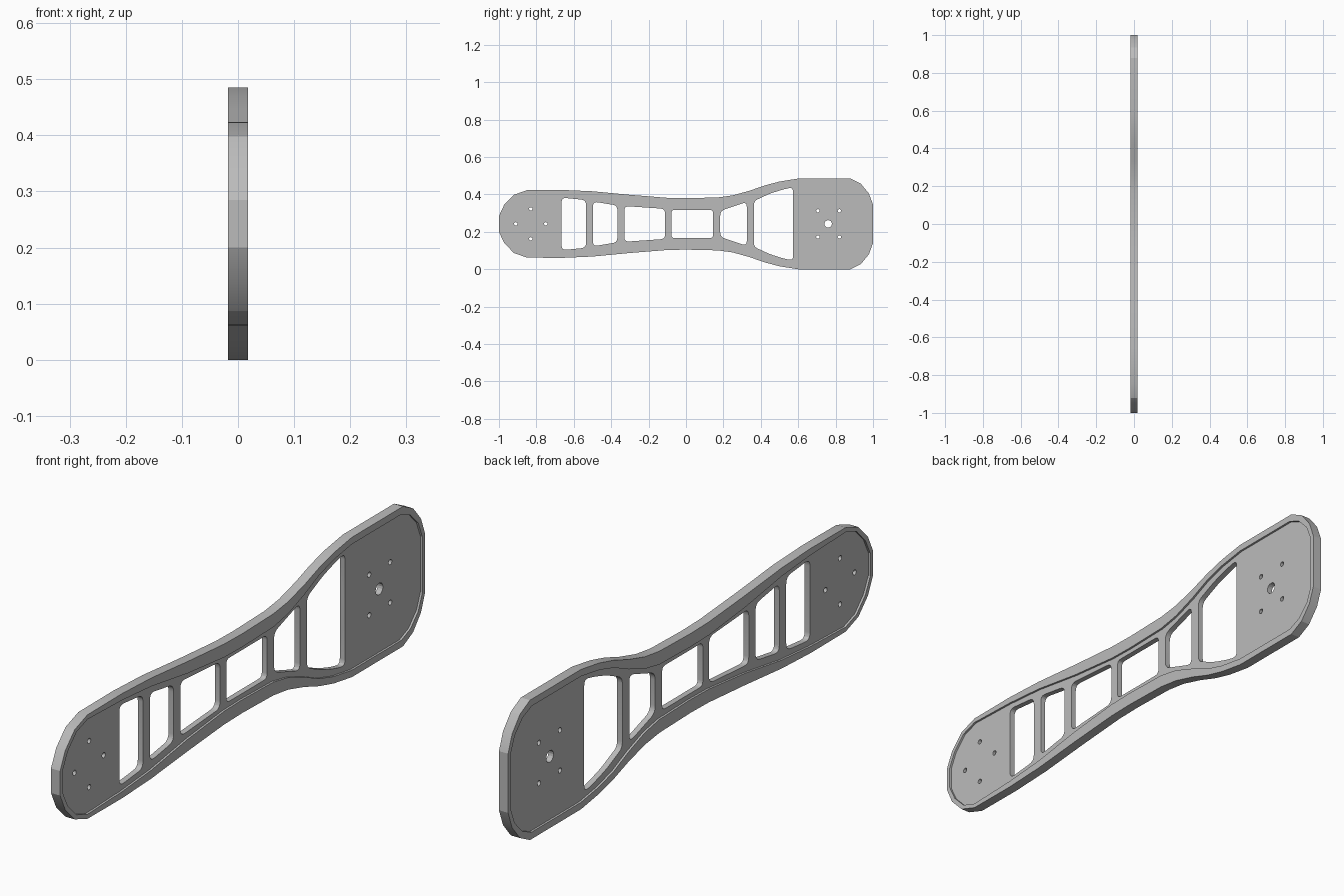
import bpy, bmesh, math
from mathutils import Vector

if "Cube" in bpy.data.objects:
    bpy.data.objects.remove(bpy.data.objects["Cube"])

HALF = 0.0175    # half thickness of the rim
WEB = 0.010      # half thickness of the recessed web
MID = 0.2425     # z of the mirror line

grey = bpy.data.materials.new("plain_grey")
grey.diffuse_color = (0.5, 0.5, 0.5, 1)
grey.use_nodes = True
grey.node_tree.nodes["Principled BSDF"].inputs["Base Color"].default_value = grey.diffuse_color


def prism(name, loops, x0, x1):
    """Extrude closed (y, z) loops along x."""
    bm = bmesh.new()
    for loop in loops:
        a = [bm.verts.new((x0, y, z)) for y, z in loop]
        b = [bm.verts.new((x1, y, z)) for y, z in loop]
        bm.faces.new(a)
        bm.faces.new(b)
        for i in range(len(a)):
            j = (i + 1) % len(a)
            bm.faces.new((a[i], a[j], b[j], b[i]))
    bmesh.ops.recalc_face_normals(bm, faces=bm.faces)
    me = bpy.data.meshes.new(name)
    bm.to_mesh(me)
    bm.free()
    me.materials.append(grey)
    ob = bpy.data.objects.new(name, me)
    bpy.context.collection.objects.link(ob)
    return ob


def mirrored(half):
    """Close an upper half outline by mirroring it below the middle line."""
    return half + [(y, 2 * MID - z) for y, z in reversed(half)]


def rounded(pts, r, steps=5):
    """Round each corner of a polygon with a small curve."""
    out = []
    for i, p in enumerate(pts):
        p = Vector(p)
        a, b = Vector(pts[i - 1]), Vector(pts[(i + 1) % len(pts)])
        s = p + (a - p).normalized() * min(r, (a - p).length * 0.45)
        e = p + (b - p).normalized() * min(r, (b - p).length * 0.45)
        for k in range(steps + 1):
            t = k / steps
            q = s * (1 - t) ** 2 + p * 2 * t * (1 - t) + e * t * t
            out.append((q.x, q.y))
    return out


def circle(y, z, r, n=16):
    return [(y + r * math.cos(2 * math.pi * i / n),
             z + r * math.sin(2 * math.pi * i / n)) for i in range(n)]


def cut(target, cutter):
    cutter.hide_render = True
    mod = target.modifiers.new("cut", 'BOOLEAN')
    mod.operation = 'DIFFERENCE'
    mod.solver = 'EXACT'
    mod.object = cutter
    bpy.context.view_layer.objects.active = target
    bpy.ops.object.modifier_apply(modifier=mod.name)
    bpy.data.objects.remove(cutter)


# Outer plate outline (upper half, left to right)
outer = [(-1, .285), (-.972, .345), (-.92, .398), (-.85, .423), (-.66, .424),
         (-.5, .417), (-.3, .398), (-.1, .382), (0, .38), (.17, .384),
         (.25, .395), (.34, .42), (.42, .448), (.5, .469), (.6, .485),
         (.88, .485), (.935, .457), (.978, .405), (1, .345)]
# Inner edge of the raised rim
inner = [(-.985, .282), (-.958, .337), (-.91, .386), (-.85, .407), (-.66, .401),
         (-.5, .388), (-.3, .357), (-.1, .336), (0, .334), (.17, .338),
         (.25, .353), (.34, .386), (.42, .422), (.5, .445), (.6, .461),
         (.87, .461), (.92, .44), (.963, .395), (.985, .34)]

plate = prism("arm_plate", [mirrored(outer)], -HALF, HALF)

# Recess on both sides
for side in (-1, 1):
    x0, x1 = sorted((side * WEB, side * 0.03))
    cut(plate, prism("recess_cutter", [mirrored(inner)], x0, x1))

# Windows: upper edges, mirrored below
windows = [([(-.665, .383), (-.535, .370)], .025),
           ([(-.497, .362), (-.367, .341)], .025),
           ([(-.33, .338), (-.112, .323)], .025),
           ([(-.078, .318), (.145, .318)], .018),
           ([(.183, .312), (.325, .36)], .025),
           ([(.363, .365), (.45, .405), (.52, .427), (.572, .438)], .022)]
loops = [rounded(mirrored(top), r) for top, r in windows]

# Bolt holes and the centre bore
for y, z in ((-.91, 0), (-.75, 0), (-.83, .08), (-.83, -.08),
             (.705, .07), (.705, -.07), (.82, .07), (.82, -.07)):
    loops.append(circle(y, MID + z, .009))
loops.append(circle(.76, MID, .02))
cut(plate, prism("opening_cutter", loops, -.05, .05))

bpy.ops.object.select_all(action='DESELECT')
plate.select_set(True)
bpy.context.view_layer.objects.active = plate
bpy.ops.object.shade_smooth_by_angle(angle=math.radians(20))
